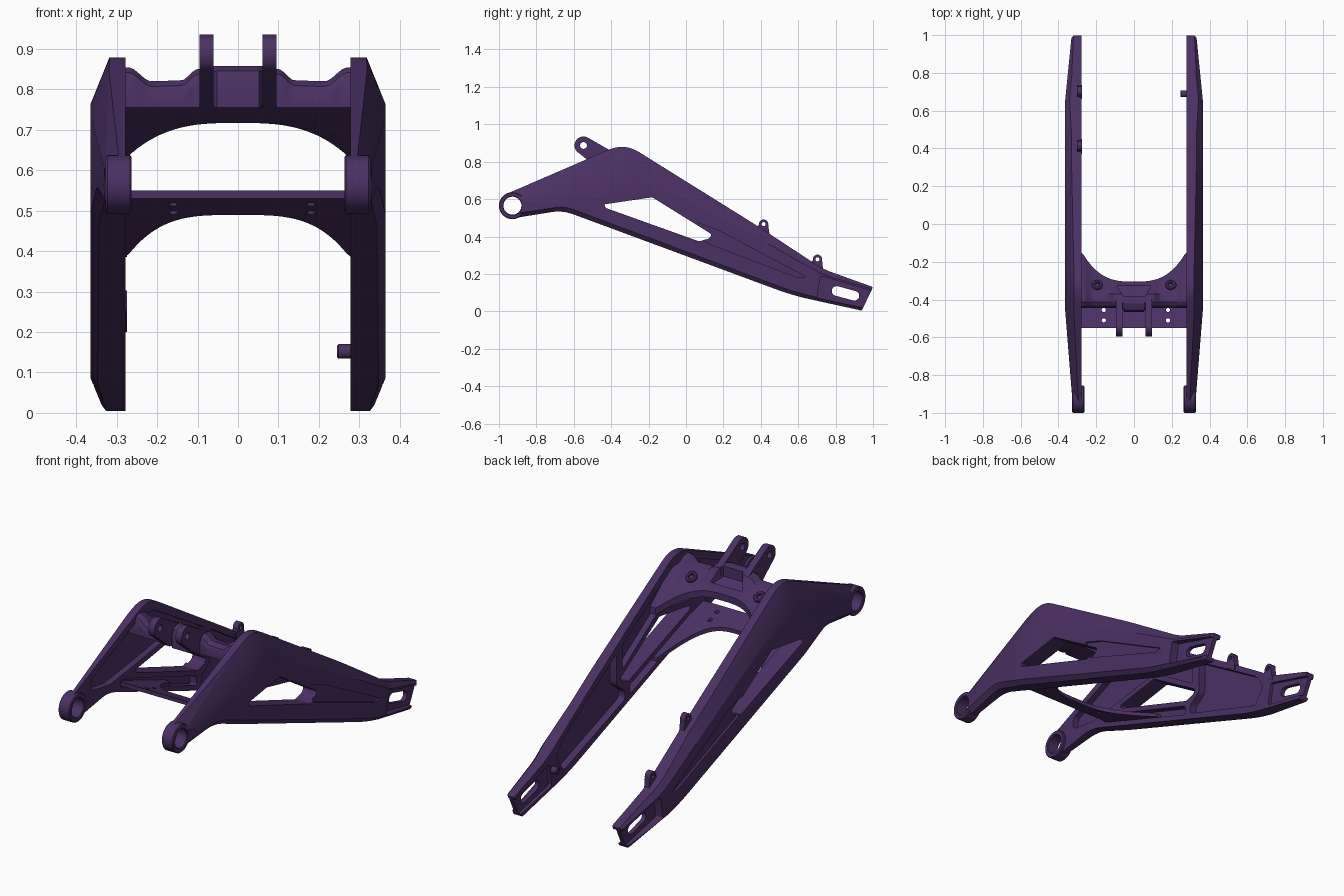
import bpy, bmesh
from math import sin, cos, pi, radians
from mathutils import Vector

if "Cube" in bpy.data.objects:
    bpy.data.objects.remove(bpy.data.objects["Cube"])

mat = bpy.data.materials.new("purple_paint")
mat.diffuse_color = (0.07, 0.03, 0.125, 1)
mat.use_nodes = True
mat.node_tree.nodes["Principled BSDF"].inputs["Base Color"].default_value = mat.diffuse_color


def skin(name, loops, closed=False, post=None):
    """Join matching vertex loops; cap the ends unless closed into a ring."""
    bm = bmesh.new()
    rows = [[bm.verts.new(p) for p in lp] for lp in loops]
    n = len(rows[0])
    pairs = list(zip(rows, rows[1:])) + ([(rows[-1], rows[0])] if closed else [])
    for a, b in pairs:
        for i in range(n):
            j = (i + 1) % n
            bm.faces.new((a[i], a[j], b[j], b[i]))
    if not closed:
        bm.faces.new(rows[0])
        bm.faces.new(rows[-1])
    if post:
        post(bm)
    bm.normal_update()
    bmesh.ops.triangulate(bm, faces=[f for f in bm.faces if len(f.verts) > 4 or post])
    bmesh.ops.recalc_face_normals(bm, faces=bm.faces[:])
    if bm.calc_volume(signed=True) < 0:
        bmesh.ops.reverse_faces(bm, faces=bm.faces[:])
    me = bpy.data.meshes.new(name)
    bm.to_mesh(me)
    bm.free()
    ob = bpy.data.objects.new(name, me)
    bpy.context.scene.collection.objects.link(ob)
    return ob


def volume(me):
    bm = bmesh.new()
    bm.from_mesh(me)
    v = bm.calc_volume(signed=True)
    bm.free()
    return v


def evaluated(ob):
    dg = bpy.context.evaluated_depsgraph_get()
    return bpy.data.meshes.new_from_object(ob.evaluated_get(dg))


def cut(ob, cutter):
    """Subtract a cutter, trying another solver if the result is not sound."""
    cutter.hide_render = True
    v0 = volume(ob.data)
    for solver in ('EXACT', 'MANIFOLD', 'FLOAT'):
        m = ob.modifiers.new("cut", 'BOOLEAN')
        m.operation, m.solver, m.object = 'DIFFERENCE', solver, cutter
        me = evaluated(ob)
        ob.modifiers.clear()
        if v0 * .5 < volume(me) < v0 * .99999:
            ob.data = me
            break
    bpy.data.objects.remove(cutter)


def finish(ob, cutters=(), mirror=False, angle=28):
    """Apply cuts and mirror, then smooth shading with sharp edges."""
    for c in cutters:
        cut(ob, c)
    if mirror:
        ob.modifiers.new("mirror", 'MIRROR').use_mirror_merge = False
        me = evaluated(ob)
        ob.modifiers.clear()
        ob.data = me
    me = ob.data
    me.materials.clear()
    me.materials.append(mat)
    me.polygons.foreach_set("use_smooth", [True] * len(me.polygons))
    me.set_sharp_from_angle(angle=radians(angle))


def rounded(pts, seg=6):
    """Round corners: (y, z, cut length[, drop]) -> list of (y, z, drop)."""
    out = []
    for i, p in enumerate(pts):
        c, t, d = Vector(p[:2]), p[2], (p[3] if len(p) > 3 else 0)
        if t == 0:
            out.append((c.x, c.y, d))
            continue
        a = c + (Vector(pts[i - 1][:2]) - c).normalized() * t
        b = c + (Vector(pts[(i + 1) % len(pts)][:2]) - c).normalized() * t
        for k in range(seg + 1):
            s = k / seg
            q = a * (1 - s) ** 2 + c * 2 * s * (1 - s) + b * s * s
            out.append((q.x, q.y, d))
    return out


def arc(cy, cz, r, a0=0, a1=360, n=32):
    k = n if a1 - a0 >= 360 else n - 1
    return [(cy + r * cos(radians(a0 + (a1 - a0) * i / k)),
             cz + r * sin(radians(a0 + (a1 - a0) * i / k))) for i in range(n)]


def prism(name, yz, x0, x1):
    return skin(name, [[(x, p[0], p[1]) for p in yz] for x in (x0, x1)])


def pocket(pts, x0, x1, t=0.02):
    return prism("cutter", rounded([(y, z, t) for y, z in pts]), x0, x1)


def tube(name, c, axis, r, rin, length, n=40):
    q = Vector(axis).to_track_quat('Z', 'Y')
    ch = min(0.004, (r - rin) * 0.3)
    h = length / 2
    prof = [(r, -h + ch), (r, h - ch), (r - ch, h), (rin + ch, h),
            (rin, h - ch), (rin, -h + ch), (rin + ch, -h), (r - ch, -h)]
    return skin(name, [[Vector(c) + q @ Vector((a * cos(2 * pi * i / n), a * sin(2 * pi * i / n), z))
                        for i in range(n)] for a, z in prof], closed=True)


def drill(x, y, r, z0, z1):
    return skin("cutter", [[(x + u, y + v, z) for u, v in arc(0, 0, r, n=20)] for z in (z0, z1)])


# --- Side arms: domed casting lofted from outline to raised face
outline = rounded([(-.95, .632, 0, .03), (-.329, .9, .09, .047), (.377, .46, .1, .035),
                   (.735, .225, .05, .022), (1.0, .13, .006, .01), (.94, .004, .006, .01),
                   (.57, .085, .1, .018), (-.66, .54, .06, .022), (-.93, .497, 0, .02)])
ridge = rounded([(-.90, .60, 0), (-.32, .775, .07), (.36, .405, .08), (.73, .197, .04),
                 (.985, .122, .005), (.935, .018, .005), (.575, .105, .08),
                 (-.65, .562, .05), (-.90, .525, 0)])


def taper(bm):
    for y in (-.45, .65):
        bmesh.ops.bisect_plane(bm, geom=bm.verts[:] + bm.edges[:] + bm.faces[:],
                               plane_co=(0, y, 0), plane_no=(0, 1, 0))
    for v in bm.verts:
        if v.co.x > .29:
            y = v.co.y
            v.co.x -= max(0, -.45 - y) * .08 + max(0, y - .65) * .1


arm = skin("side_arms", [[(.278, y, z) for y, z, d in outline],
                         [(.365 - d, y, z) for y, z, d in outline],
                         [(.365, y, z) for y, z, d in ridge]], post=taper)
dropout = [(.72, .19), (1.03, .098), (.97, .016), (.70, .073)]
ax, az = .049 * cos(radians(-15)), .049 * sin(radians(-15))
slot = arc(.853 + ax, .096 + az, .026, -105, 75, 12) + arc(.853 - ax, .096 - az, .026, 75, 255, 12)
finish(arm, [
    pocket([(-.437, .572), (-.18, .61), (.137, .412), (.125, .39), (.07, .374), (-.43, .553)], .2, .5, .007),
    pocket([(-.80, .60), (-.80, .66), (-.40, .83), (-.29, .825), (.12, .58), (.12, .452),
            (-.17, .64), (-.45, .60), (-.65, .575)], .2, .31),
    pocket([(.17, .552), (.61, .275), (.66, .20), (.60, .115), (.10, .29), (.10, .335), (.17, .385)], .2, .315),
    pocket([(-.56, .53), (-.56, .563), (-.42, .523), (.06, .35), (.06, .30)], .2, .315, .012),
    pocket([(.06, .475), (.18, .43), (.64, .185), (.60, .18), (.10, .37)], .354, .5, .008),
    pocket(dropout, .2, .295, .012),
    pocket(dropout, .317, .5, .012),
    prism("cutter", slot, .2, .5),
    prism("cutter", arc(-.928, .565, .05), .2, .5),
], mirror=True)

# --- Front pivot bosses
finish(tube("pivot_bosses", (.295, -.928, .565), (1, 0, 0), .072, .048, .064, 48), mirror=True)

# --- Cross bridges: sections swept across x
COLS = [-.31 + .62 * i / 60 for i in range(61)]
KNOTS = [(0, .038), (.05, .038), (.1, .03), (.14, .002), (.215, 0), (.27, .034), (.4, .034)]


def rise(x):
    for (a, h0), (b, h1) in zip(KNOTS, KNOTS[1:]):
        if a <= x <= b:
            s = (x - a) / (b - a)
            return h0 + (h1 - h0) * s * s * (3 - 2 * s)


def upper_section(x):
    u = abs(x)
    h, yr = rise(u), -.305 + .155 * min(1, u / .275) ** 3
    f = -.02 if u < .06 else 0
    z = .82 - .55 * (yr + .42)
    yz = [(-.445 + f, .785 + h), (-.435 + f, .807 + h), (-.412 + f / 2, .82 + h), (-.37, .812 + h),
          (yr - .012, z + .006), (yr, z - .006), (yr, z - .04), (-.40, .735), (-.445 + f, .755)]
    return [(x, a, b) for a, b in yz]


def lower_section(x):
    yr = -.44 + .28 * min(1, abs(x) / .275) ** 3.5
    zb = lambda y: .53 - .37 * (y + .55)
    return [(x, -.55, zb(-.55)), (x, yr, zb(yr)), (x, yr, zb(yr) + .02), (x, -.55, zb(-.55) + .02)]


trap = [(-.09, -.328), (.09, -.328), (.055, -.385), (-.055, -.385)]
tray = skin("cutter", [[(x, y, .95) for x, y in trap],
                       [(x, y, .768 if y > -.35 else .80) for x, y in trap]])
finish(skin("upper_bridge", [upper_section(x) for x in COLS]), [tray])
finish(skin("lower_bridge", [lower_section(x) for x in COLS]),
       [drill(x, y, .011, .3, .7) for x in (-.16, .18) for y in (-.455, -.51)])
finish(tube("bridge_bolt_bosses", (.195, -.325, .78), (0, .58, .81), .029, .013, .024), mirror=True)


# --- Eye tabs: shock mounts on the bridge, hose guides on the left arm
def eye_tab(name, cy, cz, r, hole, a0, a1, base, x0, x1, mirror=False):
    ob = prism(name, arc(cy, cz, r, a0, a1, 24) + base, x0, x1)
    finish(ob, [prism("cutter", arc(cy, cz, hole, n=24), x0 - .1, x1 + .1)], mirror)


eye_tab("shock_mounts", -.548, .887, .048, .018, 58, 245,
        [(-.475, .765), (-.43, .75), (-.38, .77), (-.37, .84)], .06, .095, True)
eye_tab("front_hose_guide", .415, .466, .025, .011, -10, 190,
        [(.37, .445), (.38, .425), (.45, .385)], -.303, -.274)
eye_tab("rear_hose_guide", .703, .278, .025, .011, -10, 190,
        [(.662, .255), (.672, .24), (.735, .2)], -.303, -.274)

# --- Stay pin on the inside of the right arm
finish(tube("stay_pin", (.28, .69, .152), (1, 0, 0), .018, .007, .07, 24))
